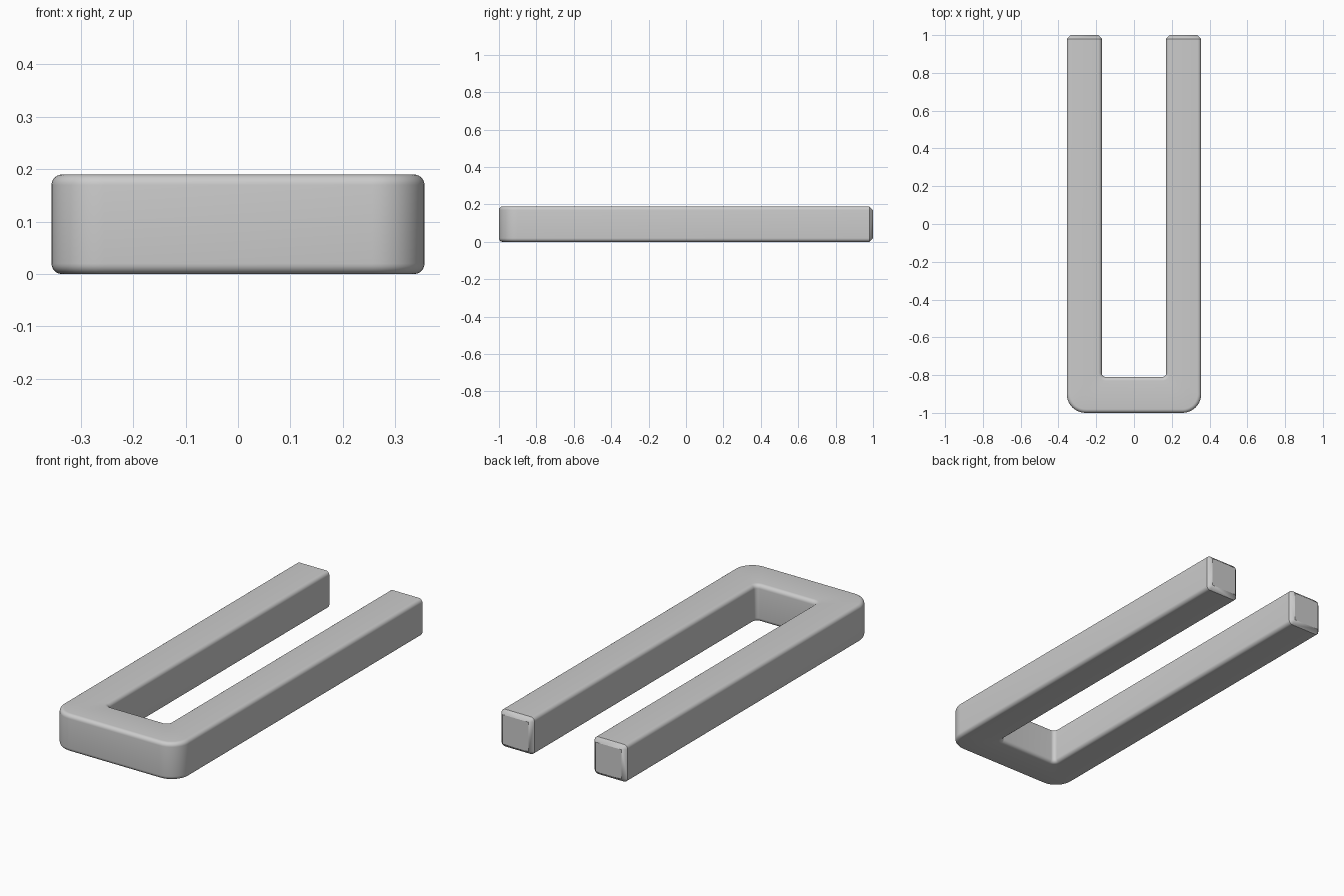
import bpy, bmesh
from math import sin, cos, pi
from mathutils import Vector

cube = bpy.data.objects.get("Cube")
if cube:
    bpy.data.objects.remove(cube, do_unlink=True)

HEIGHT, FILLET, CHAMFER = 0.19, 0.02, 0.02
OUTER_X, OUTER_R = 0.356, 0.1
INNER_X, INNER_R = 0.17, 0.02
FRONT_Y, INNER_Y, BACK_Y = -1.0, -0.81, 1.0
FILLET_STEPS, CORNER_STEPS = 6, 10


def bar_section():
    """Rounded bar section as (is_outer, inset, z), one closed loop."""
    angles = [pi / 2 * i / FILLET_STEPS for i in range(FILLET_STEPS + 1)]
    low = [(FILLET * (1 - sin(a)), FILLET * (1 - cos(a))) for a in angles]
    side = low + [(d, HEIGHT - z) for d, z in reversed(low)]
    return [(True, d, z) for d, z in side] + [(False, d, z) for d, z in reversed(side)]


def corner_point(is_outer, inset, z, angle):
    """Point on the rounded outer or inner corner, moved into the bar by inset."""
    if is_outer:
        centre, radius = (OUTER_X - OUTER_R, FRONT_Y + OUTER_R), OUTER_R - inset
    else:
        centre, radius = (INNER_X - INNER_R, INNER_Y + INNER_R), INNER_R + inset
    return Vector((centre[0] + radius * cos(angle), centre[1] + radius * sin(angle), z))


section = bar_section()
rings = []

# Bend: centre of the front bar, then round the corner
for step in range(CORNER_STEPS + 1):
    angle = -pi / 2 + pi / 2 * step / CORNER_STEPS
    rings.append([corner_point(*p, angle) for p in section])
rings.insert(0, [Vector((0, p.y, p.z)) for p in rings[0]])

# Prong: straight run, then a chamfered tip
rings.append([Vector((p.x, BACK_Y - CHAMFER, p.z)) for p in rings[-1]])
tip = []
for is_outer, _, z in section:
    x = OUTER_X - CHAMFER if is_outer else INNER_X + CHAMFER
    tip.append(Vector((x, BACK_Y, CHAMFER if z < HEIGHT / 2 else HEIGHT - CHAMFER)))
rings.append(tip)

# Skin the rings and close the tip
bm = bmesh.new()
loops = [[bm.verts.new(p) for p in ring] for ring in rings]
count = len(section)
for a, b in zip(loops, loops[1:]):
    for i in range(count):
        j = (i + 1) % count
        bm.faces.new((a[i], a[j], b[j], b[i]))
bm.faces.new(loops[-1])
bmesh.ops.remove_doubles(bm, verts=bm.verts, dist=0.0001)
bmesh.ops.recalc_face_normals(bm, faces=bm.faces)

mesh = bpy.data.meshes.new("fork_spacer")
bm.to_mesh(mesh)
bm.free()
spacer = bpy.data.objects.new("fork_spacer", mesh)
bpy.context.collection.objects.link(spacer)

# Second prong by mirroring
bpy.ops.object.select_all(action='DESELECT')
spacer.select_set(True)
bpy.context.view_layer.objects.active = spacer
mirror = spacer.modifiers.new("second_prong", 'MIRROR')
mirror.use_axis[0] = True
mirror.use_clip = True
bpy.ops.object.modifier_apply(modifier=mirror.name)
bpy.ops.object.shade_smooth_by_angle(angle=pi / 6)
